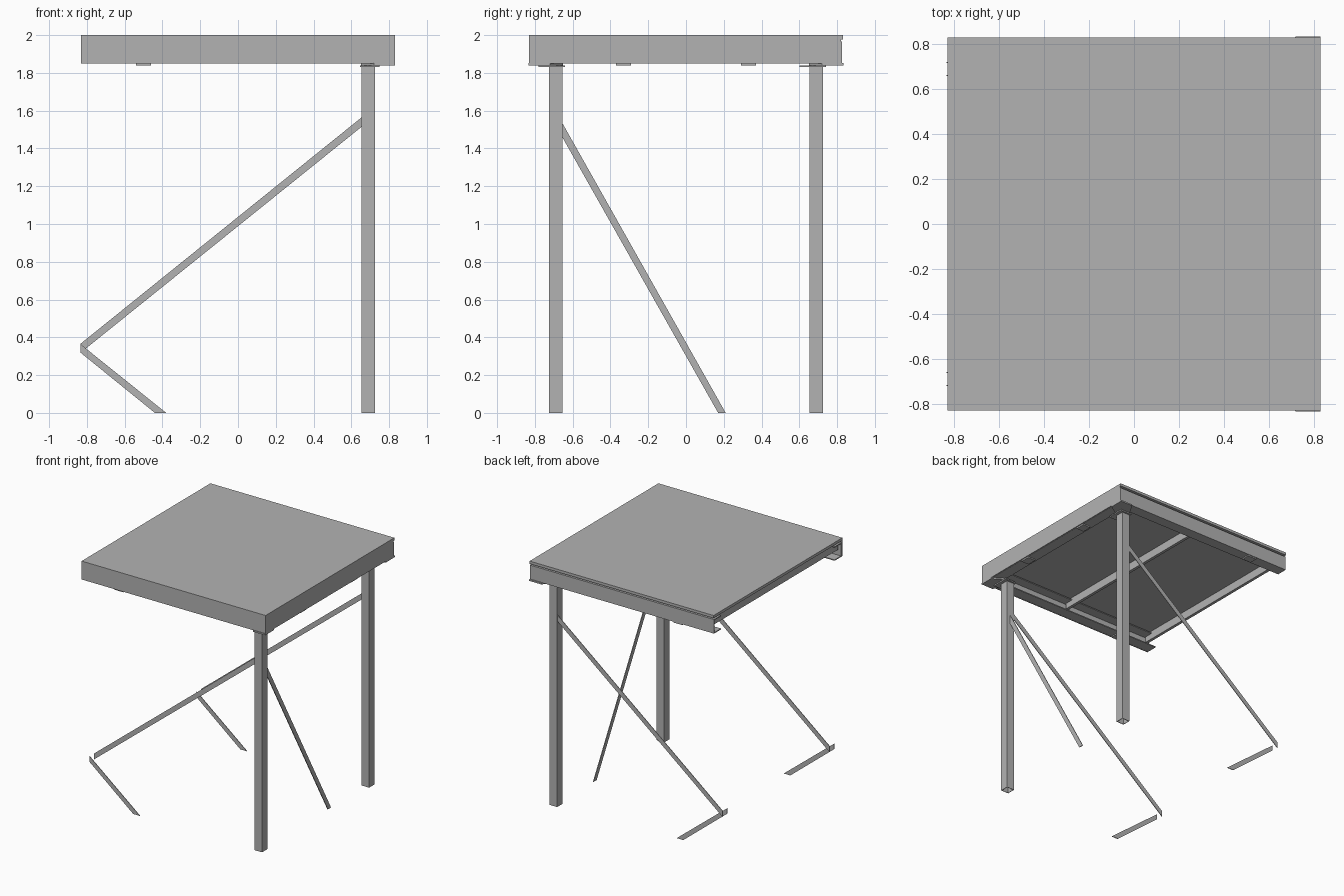
import bpy
import bmesh

cube = bpy.data.objects.get("Cube")
if cube:
    bpy.data.objects.remove(cube, do_unlink=True)

steel = bpy.data.materials.new("grey steel")
steel.use_nodes = True
GREY = (0.45, 0.45, 0.45, 1)
steel.diffuse_color = GREY
steel.node_tree.nodes["Principled BSDF"].inputs["Base Color"].default_value = GREY


def finish(name, bm):
    bmesh.ops.recalc_face_normals(bm, faces=bm.faces)
    mesh = bpy.data.meshes.new(name)
    bm.to_mesh(mesh)
    bm.free()
    mesh.materials.append(steel)
    obj = bpy.data.objects.new(name, mesh)
    bpy.context.collection.objects.link(obj)
    return obj


def prism(name, profile, axis, start, end):
    """Extrude a 2D profile along x (profile in y, z), y (x, z) or z (x, y)."""
    place = {"x": lambda a, b, t: (t, a, b),
             "y": lambda a, b, t: (a, t, b),
             "z": lambda a, b, t: (a, b, t)}[axis]
    bm = bmesh.new()
    face = bm.faces.new([bm.verts.new(place(a, b, start)) for a, b in profile])
    out = bmesh.ops.extrude_face_region(bm, geom=[face])
    shift = place(0, 0, end - start)
    moved = [v for v in out["geom"] if isinstance(v, bmesh.types.BMVert)]
    bmesh.ops.translate(bm, verts=moved, vec=shift)
    return finish(name, bm)


def box(name, x, y, z):
    return prism(name, [(x[0], y[0]), (x[1], y[0]), (x[1], y[1]), (x[0], y[1])],
                 "z", z[0], z[1])


def channel(outer, side, top, wall=0.008, flange=0.09):
    """C section opening towards the centre; side is the sign of the outer web."""
    inner, lip, low = outer - side * wall, outer - side * flange, 1.85
    return [(outer, low), (outer, top), (lip, top), (lip, top - wall),
            (inner, top - wall), (inner, low + wall), (lip, low + wall), (lip, low)]


HALF = 0.83

# Roof deck
box("roof_deck", (-HALF, HALF), (-HALF, HALF), (1.978, 2.0))

# Fascias on the front and one side
box("front_fascia", (-HALF, HALF), (-HALF, -HALF + 0.008), (1.85, 2.0))
box("left_fascia", (HALF - 0.008, HALF), (-HALF, 0.82), (1.85, 2.0))

# Perimeter channels
prism("front_rail", channel(-0.82, -1, 1.965), "x", -HALF, 0.82)
prism("back_rail", channel(0.825, 1, 1.965), "x", -HALF, HALF)
prism("left_rail", channel(0.82, 1, 1.965), "y", -0.81, 0.81)

# Joists under the deck
for name, x in (("middle_joist", 0.0), ("right_joist", -0.8)):
    box(name, (x - 0.012, x + 0.012), (-0.8, 0.8), (1.91, 1.978))

# Small clips under the rails
for y in (-0.785, 0.785):
    box("rail_clip", (-0.54, -0.46), (y - 0.035, y + 0.035), (1.84, 1.85))
for y in (-0.33, 0.33):
    box("side_clip", (0.75, 0.82), (y - 0.04, y + 0.04), (1.84, 1.85))

# Legs with cap plates and long diagonal braces
LEG, R = 0.69, 0.035
for side, label in ((-1, "front"), (1, "back")):
    y = side * LEG
    leg = box(label + "_leg", (LEG - R, LEG + R), (y - R, y + R), (0, 1.85))
    bm = bmesh.new()
    bm.from_mesh(leg.data)
    ends = [f for f in bm.faces if abs(f.normal.z) > 0.9]
    bmesh.ops.delete(bm, geom=ends, context="FACES_ONLY")
    bm.to_mesh(leg.data)
    bm.free()
    tube = leg.modifiers.new("tube_wall", "SOLIDIFY")
    tube.thickness = 0.006
    tube.offset = -1

    # Chamfered corner gusset and the plate below it
    a, b, c = side * 0.65, side * 0.835, side * 0.72
    prism(label + "_gusset", [(0.65, a), (0.72, a), (HALF, c), (HALF, b),
                              (0.72, b), (0.65, c)], "z", 1.84, 1.852)
    box(label + "_cap_plate", (0.645, 0.75), (y - 0.09, y + 0.05), (1.83, 1.84))

    # Upper and returning lower brace strips, lapped on opposite leg faces
    prism(label + "_long_brace", [(0.655, 1.565), (0.655, 1.515),
                                  (-0.835, 0.317), (-0.835, 0.365)],
          "y", y + 0.027, y + 0.032)
    prism(label + "_return_brace", [(-0.835, 0.365), (-0.835, 0.32),
                                    (-0.44, 0), (-0.38, 0)],
          "y", y - 0.032, y - 0.027)

# Cross brace from the front leg towards the back
prism("cross_brace", [(-0.655, 1.535), (-0.655, 1.46), (0.17, 0), (0.21, 0)],
      "x", LEG - 0.003, LEG + 0.003)
